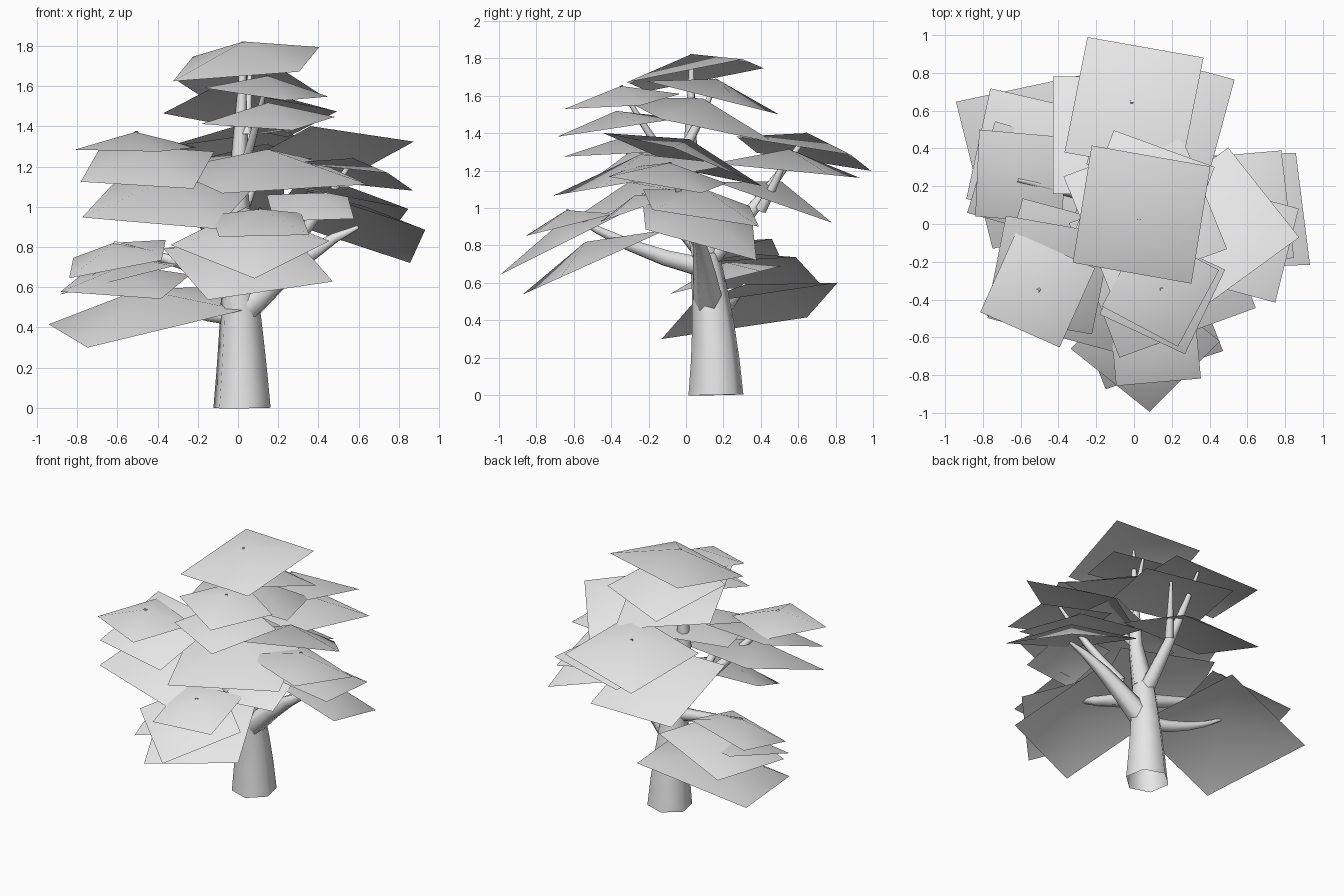
import bpy
import math
from mathutils import Vector

cube = bpy.data.objects.get("Cube")
if cube:
    bpy.data.objects.remove(cube, do_unlink=True)

# One colour for bark and leaves
shade = 0.8
colour = (shade, shade, shade, 1)
grey = bpy.data.materials.new("pale_grey")
grey.use_nodes = True
grey.diffuse_color = colour
grey.node_tree.nodes["Principled BSDF"].inputs["Base Color"].default_value = colour

# Directions in which a leaf sheet can slope down
FRONT = Vector((0, -1, 0))
BACK = -FRONT
LEFT = Vector((1, 0, 0))
RIGHT = -LEFT
FRONT_RIGHT = (FRONT + RIGHT).normalized()
BACK_LEFT = -FRONT_RIGHT


def add_object(name, data):
    data.materials.append(grey)
    obj = bpy.data.objects.new(name, data)
    bpy.context.collection.objects.link(obj)
    return obj


def sheet(name, at, size, turn, falls, slope):
    """A square leaf sheet, sloping down one way, with its middle raised to a soft peak.
    The peak is returned so that a limb can grow up to it."""
    middle = Vector(at)
    normal = (falls * slope + Vector((0, 0, 1))).normalized()
    angle = math.radians(turn)
    across = Vector((math.cos(angle), math.sin(angle), 0))
    across.z = -slope * falls.dot(across)
    across.normalize()
    along = normal.cross(across)
    half = size / 2
    corners = [middle - across * half - along * half,
               middle + across * half - along * half,
               middle + across * half + along * half,
               middle - across * half + along * half]
    peak = middle + normal * size * 0.18
    mesh = bpy.data.meshes.new(name + "_leaf_sheet")
    sides = range(len(corners))
    mesh.from_pydata(corners + [peak], [],
                     [(side, (side + 1) % len(corners), len(corners)) for side in sides])
    for face in mesh.polygons:
        face.use_smooth = True
    add_object(mesh.name, mesh)
    return peak


def limb(name, start, tip, thick, thin, rise=0.5, reach=0.6):
    """A tapering open limb that bends on its way from its start to its tip."""
    start, tip = Vector(start), Vector(tip)
    bend = start.lerp(tip, reach)
    bend.z = start.z + (tip.z - start.z) * rise
    curve = bpy.data.curves.new(name, "CURVE")
    curve.dimensions = "3D"
    curve.bevel_depth = 1
    curve.bevel_resolution = 1
    spline = curve.splines.new("POLY")
    steps = 4
    spline.points.add(steps)
    for index, node in enumerate(spline.points):
        t = index / steps
        node.co = (*start.lerp(bend, t).lerp(bend.lerp(tip, t), t), 1)
        node.radius = thick + (thin - thick) * t
    obj = add_object(name, curve)
    bpy.ops.object.select_all(action="DESELECT")
    obj.select_set(True)
    bpy.context.view_layer.objects.active = obj
    bpy.ops.object.convert(target="MESH")
    bpy.ops.object.shade_smooth_by_angle(angle=math.radians(65))


# Crown sheets, from the top down
crown_top = sheet("crown_top", at=(0.04, 0.05, 1.71), size=0.64, turn=-10,
                  falls=FRONT + RIGHT * 0.6, slope=0.18)
crown_back = sheet("crown_back", at=(0.06, 0.14, 1.59), size=0.57, turn=-20, falls=BACK, slope=0.25)
crown_front = sheet("crown_front", at=(0.14, -0.34, 1.57), size=0.46, turn=-28,
                    falls=LEFT + FRONT, slope=0.1)
sheet("crown_front_lower", at=(0.15, -0.36, 1.43), size=0.5, turn=-25, falls=FRONT, slope=0.15)
sheet("crown_middle", at=(0.06, 0.06, 1.47), size=0.67, turn=20, falls=BACK + LEFT * 0.4, slope=0.25)
sheet("crown_skirt", at=(0.15, -0.22, 1.15), size=0.77, turn=20, falls=FRONT, slope=0.17)

# Back sheets
back_top = sheet("back_top", at=(0, 0.63, 1.29), size=0.63, turn=-10,
                 falls=BACK + RIGHT * 0.6, slope=0.18)
back_middle = sheet("back_middle", at=(0.14, 0.54, 1.2), size=0.64, turn=-15, falls=BACK, slope=0.1)
sheet("back_low", at=(-0.1, 0.47, 1.03), size=0.66, turn=0, falls=BACK, slope=0.35)

# Low sheets on the right
right_top = sheet("right_top", at=(-0.6, 0.25, 0.74), size=0.47, turn=-5, falls=FRONT_RIGHT, slope=0.3)
sheet("right_upper", at=(-0.54, 0.36, 0.65), size=0.6, turn=-13, falls=RIGHT, slope=0.25)
sheet("right_lower", at=(-0.56, 0.23, 0.62), size=0.52, turn=-16, falls=FRONT, slope=0.25)
right_low = sheet("right_low", at=(-0.46, 0.34, 0.45), size=0.81, turn=12, falls=FRONT_RIGHT, slope=0.28)

# Sheets at the front right
corner_top = sheet("corner_top", at=(-0.51, -0.35, 1.29), size=0.46, turn=-24, falls=FRONT, slope=0.05)
sheet("corner_middle", at=(-0.45, -0.27, 1.2), size=0.57, turn=-10, falls=FRONT, slope=0.35)
sheet("corner_low", at=(-0.35, -0.27, 1.02), size=0.69, turn=-15, falls=FRONT, slope=0.32)

# Sheets at the front
front_top = sheet("front_top", at=(0.11, -0.62, 0.91), size=0.45, turn=5, falls=FRONT, slope=0.25)
sheet("front_middle", at=(0.06, -0.64, 0.82), size=0.56, turn=45, falls=FRONT, slope=0.5)
sheet("front_low", at=(0.05, -0.49, 0.71), size=0.66, turn=18, falls=FRONT, slope=0.45)

# Sheets on the left
sheet("left_top", at=(0.43, -0.02, 1.26), size=0.64, turn=36, falls=BACK + RIGHT * 0.3, slope=0.35)
left_upper = sheet("left_upper", at=(0.56, -0.1, 1.15), size=0.52, turn=-15, falls=BACK_LEFT, slope=0.2)
sheet("left_middle", at=(0.53, 0.08, 1), size=0.58, turn=5, falls=BACK_LEFT, slope=0.25)
sheet("left_low", at=(0.6, 0.07, 0.9), size=0.62, turn=2, falls=BACK_LEFT, slope=0.45)
sheet("left_inner", at=(0.36, -0.25, 1), size=0.4, turn=5, falls=FRONT, slope=0.35)

# Trunk, and the leader that carries the crown
fork = Vector((0, 0.1, 0.75))
leader_base = Vector((0, 0.02, 1.1))
limb("trunk", start=(0.02, 0.16, 0), tip=fork, thick=0.15, thin=0.08, reach=0)
limb("leader", start=fork, tip=leader_base, thick=0.08, thin=0.05)
limb("leader_top", start=leader_base, tip=crown_top, thick=0.05, thin=0.01)
limb("crown_front_twig", start=leader_base, tip=crown_front, thick=0.03, thin=0.01)
limb("crown_back_twig", start=(0.04, 0.01, 1.35), tip=crown_back, thick=0.03, thin=0.01)

# Branches that reach out to the sheets
limb("right_low_branch", start=(0, 0.15, 0.45), tip=right_low, thick=0.05, thin=0.01, rise=0.1)
limb("right_branch", start=(0, 0.1, 0.65), tip=right_top, thick=0.05, thin=0.01)
limb("front_branch", start=(0, 0.1, 0.68), tip=front_top, thick=0.06, thin=0.01, rise=0.3)
limb("corner_branch", start=fork, tip=corner_top, thick=0.05, thin=0.01)
limb("back_branch", start=(0, 0.1, 0.7), tip=back_top, thick=0.06, thin=0.01)
limb("back_twig", start=(0.03, 0.4, 0.99), tip=back_middle, thick=0.03, thin=0.01)
limb("left_branch", start=(0.04, 0.12, 0.5), tip=(0.6, 0.05, 0.9), thick=0.08, thin=0.01, rise=0.8)
limb("left_upper_branch", start=(0.2, 0.1, 0.72), tip=left_upper, thick=0.04, thin=0.01)
